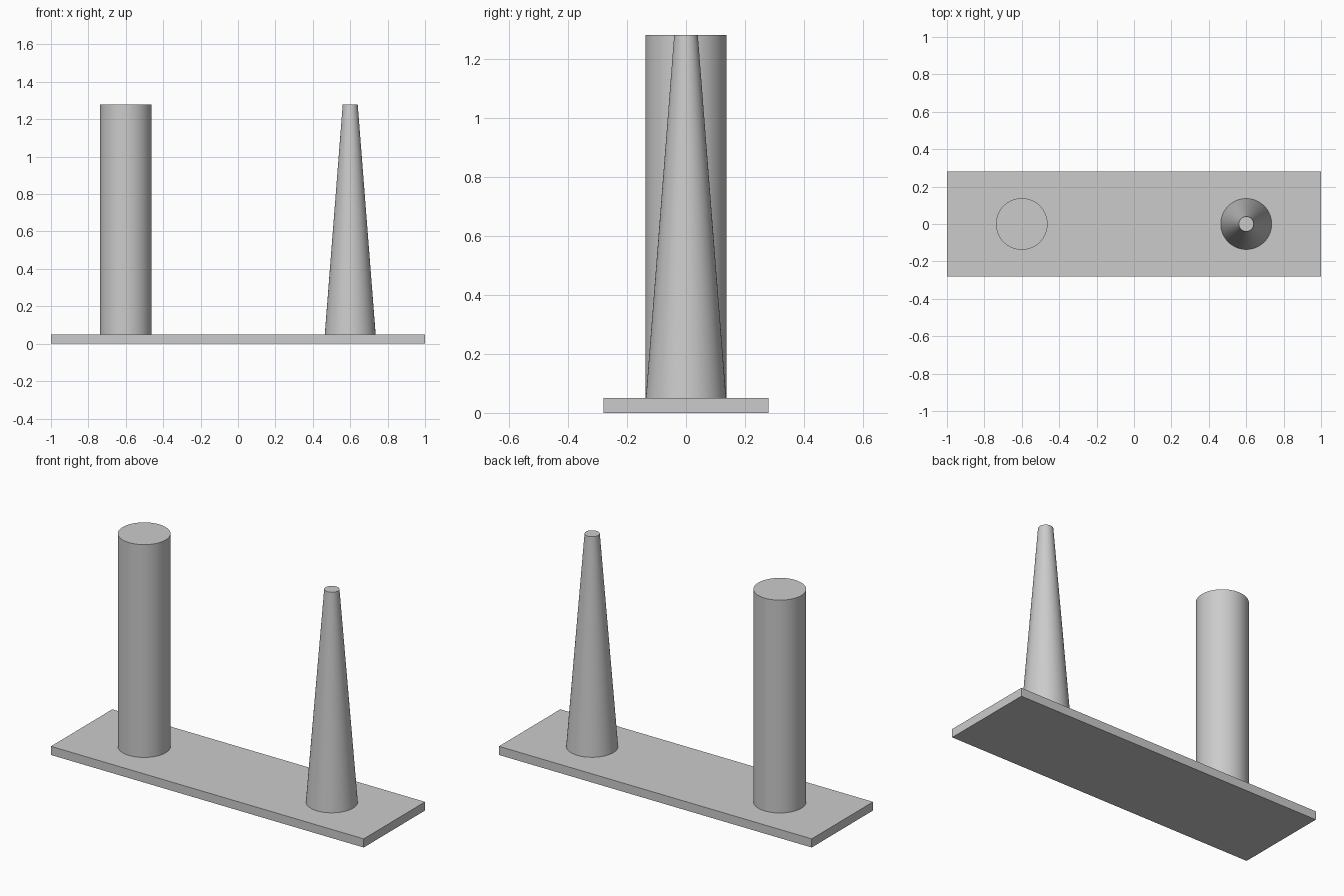
import bpy

cube = bpy.data.objects.get("Cube")
if cube:
    bpy.data.objects.remove(cube, do_unlink=True)

GREY = (0.6, 0.6, 0.6, 1.0)
BASE_TOP = 0.05
PEG_TOP = 1.28

grey = bpy.data.materials.new("plain grey")
grey.use_nodes = True
grey.diffuse_color = GREY
grey.node_tree.nodes["Principled BSDF"].inputs["Base Color"].default_value = GREY


def finish(name):
    obj = bpy.context.object
    obj.name = name
    obj.data.name = name
    obj.data.materials.append(grey)
    return obj


def peg(name, x, bottom_radius, top_radius):
    """Round upright standing on the base plate."""
    bpy.ops.mesh.primitive_cone_add(
        vertices=64, radius1=bottom_radius, radius2=top_radius,
        depth=PEG_TOP - BASE_TOP, location=(x, 0, (PEG_TOP + BASE_TOP) / 2))
    finish(name)
    bpy.ops.object.shade_smooth_by_angle()


# Flat rectangular base plate
bpy.ops.mesh.primitive_cube_add(size=1, location=(0, 0, BASE_TOP / 2))
base = finish("base_plate")
base.scale = (2, 0.56, BASE_TOP)
bpy.ops.object.transform_apply(location=False, rotation=False, scale=True)

# Straight peg on the right, tapered peg on the left
peg("straight_peg", -0.6, 0.138, 0.138)
peg("tapered_peg", 0.6, 0.136, 0.04)
